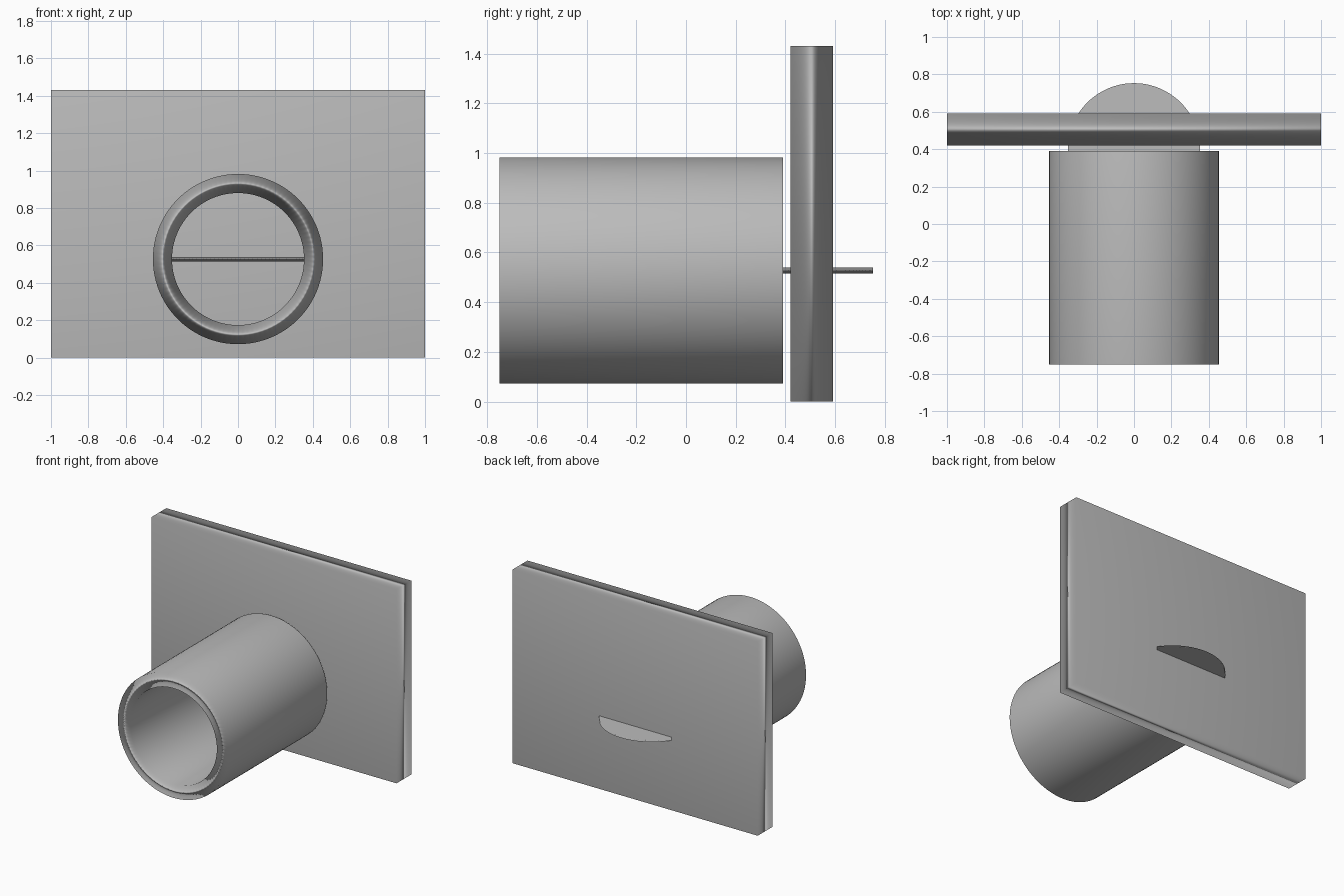
import bpy
import bmesh
from math import radians
from mathutils import Matrix

old = bpy.data.objects.get("Cube")
if old:
    bpy.data.objects.remove(old, do_unlink=True)

# One plain grey for every part
GREY = (0.5, 0.5, 0.5, 1.0)
grey = bpy.data.materials.new("plain grey")
grey.use_nodes = True
grey.diffuse_color = GREY
grey.node_tree.nodes["Principled BSDF"].inputs["Base Color"].default_value = GREY

AXIS_Z = 0.527
SIDES = 96


def add_part(name, bm):
    """Turn a bmesh into a smooth object with area-weighted normals."""
    bmesh.ops.recalc_face_normals(bm, faces=bm.faces)
    mesh = bpy.data.meshes.new(name)
    bm.to_mesh(mesh)
    bm.free()
    mesh.materials.append(grey)
    mesh.shade_smooth()
    obj = bpy.data.objects.new(name, mesh)
    bpy.context.collection.objects.link(obj)
    obj.modifiers.new("Weighted Normal", 'WEIGHTED_NORMAL')
    return obj


# Back plate: a plain upright slab
bm = bmesh.new()
bmesh.ops.create_cube(bm, size=1, matrix=Matrix.Translation((0, 0.506, 0.715))
                      @ Matrix.Diagonal((2.0, 0.172, 1.43, 1)))
add_part("back_plate", bm)

# Tube: a rectangular wall section spun about the y axis
bm = bmesh.new()
section = [(0.455, -0.75), (0.455, 0.39), (0.353, 0.39), (0.353, -0.75)]
verts = [bm.verts.new((r, y, AXIS_Z)) for r, y in section]
edges = [bm.edges.new((verts[i], verts[(i + 1) % 4])) for i in range(4)]
bmesh.ops.spin(bm, geom=verts + edges, cent=(0, 0, AXIS_Z), axis=(0, 1, 0),
               angle=radians(360), steps=SIDES, use_duplicate=False)
bmesh.ops.remove_doubles(bm, verts=bm.verts, dist=0.0005)
add_part("tube", bm)

# Thin level disc that passes through the plate into the tube
bm = bmesh.new()
bmesh.ops.create_cone(bm, cap_ends=True, segments=SIDES, radius1=0.353, radius2=0.353,
                      depth=0.024, matrix=Matrix.Translation((0, 0.4, AXIS_Z)))
add_part("disc", bm)
